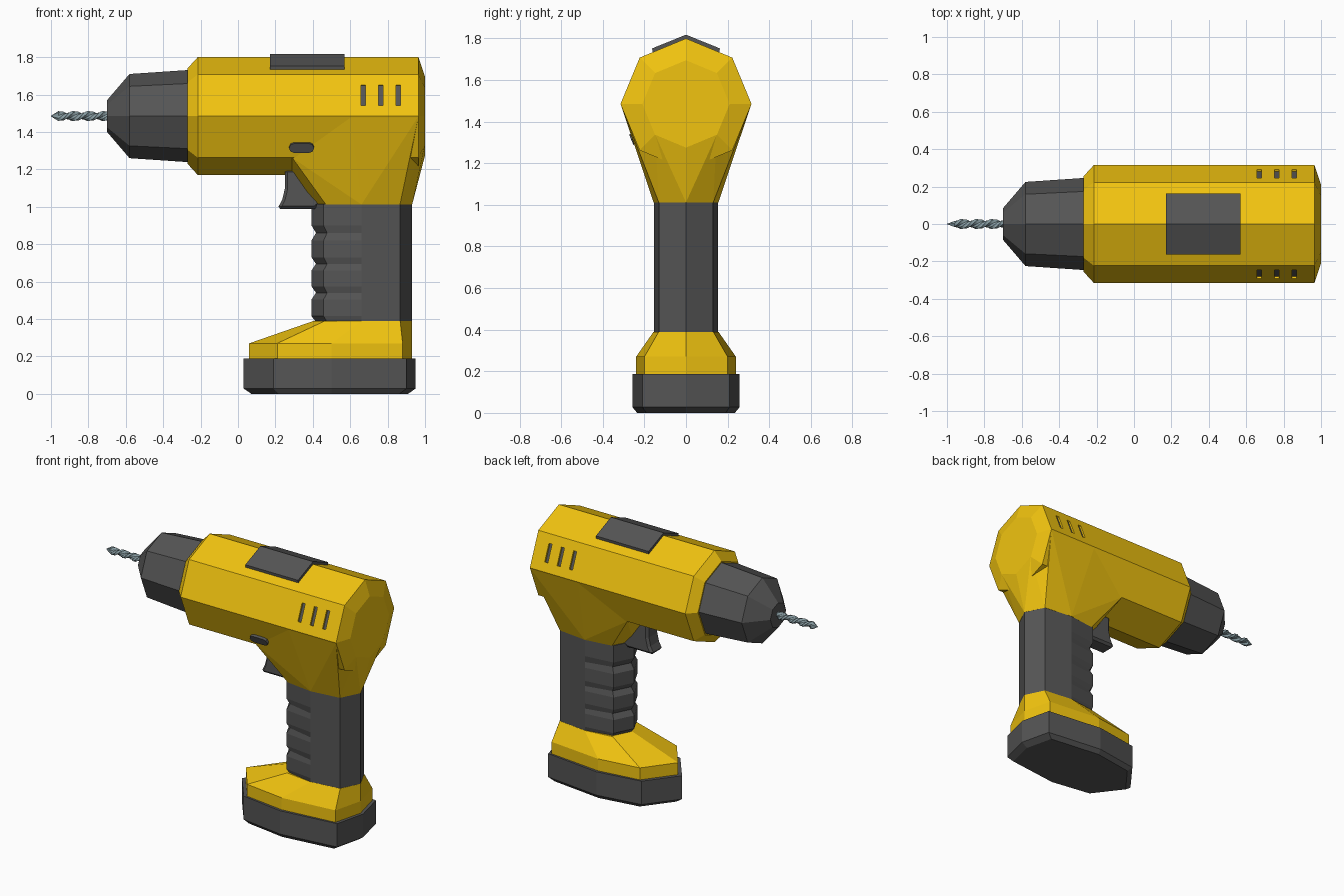
import bpy, bmesh, math
from mathutils import Matrix, Vector

if "Cube" in bpy.data.objects:
    bpy.data.objects.remove(bpy.data.objects["Cube"])

AXIS_Z = 1.485


def material(name, rgb):
    m = bpy.data.materials.new(name)
    m.diffuse_color = (*rgb, 1)
    m.use_nodes = True
    m.node_tree.nodes["Principled BSDF"].inputs["Base Color"].default_value = m.diffuse_color
    return m


YELLOW = material("yellow_plastic", (0.88, 0.55, 0.005))
DARK = material("dark_rubber", (0.09, 0.09, 0.09))
STEEL = material("steel", (0.25, 0.34, 0.37))


def finish(name, bm, mat):
    bmesh.ops.recalc_face_normals(bm, faces=bm.faces)
    me = bpy.data.meshes.new(name)
    bm.to_mesh(me)
    bm.free()
    if mat:
        me.materials.append(mat)
    ob = bpy.data.objects.new(name, me)
    bpy.context.collection.objects.link(ob)
    return ob


def loft(name, rings, mat):
    """Skin a list of equal-length rings and cap both ends."""
    bm = bmesh.new()
    loops = [[bm.verts.new(p) for p in r] for r in rings]
    n = len(loops[0])
    for a, b in zip(loops, loops[1:]):
        for i in range(n):
            j = (i + 1) % n
            bm.faces.new((a[i], a[j], b[j], b[i]))
    bm.faces.new(loops[0])
    bm.faces.new(loops[-1])
    return finish(name, bm, mat)


def barrel_ring(x, r):
    return [(x, r * math.cos(k * math.pi / 4), AXIS_Z + r * math.sin(k * math.pi / 4))
            for k in range(8)]


def plan_ring(z, half):
    """Eight-sided horizontal ring from five (x, y) points, mirrored in y."""
    return [(x, y, z) for x, y in half] + [(x, -y, z) for x, y in half[-2:0:-1]]


def side_frame(sign, x, z, tilt):
    """Frame on a sloping barrel side; local z points outward, local y up the face."""
    t = math.radians(tilt)
    out = Vector((0, sign * math.cos(t), math.sin(t)))
    up = Vector((0, -sign * math.sin(t), math.cos(t)))
    across = up.cross(out)
    apothem = 0.315 * math.cos(math.pi / 8)
    along = (z - AXIS_Z - apothem * math.sin(t)) / math.cos(t)
    m = Matrix((across, up, out)).transposed().to_4x4()
    m.translation = Vector((x, 0, AXIS_Z)) + out * apothem + up * along
    return m


def boxes(name, frames, size, mat):
    bm = bmesh.new()
    for f in frames:
        bmesh.ops.create_cube(bm, size=1, matrix=f @ Matrix.Diagonal((*size, 1)))
    return finish(name, bm, mat)


# Motor housing and chuck
body = loft("motor_housing", [barrel_ring(x, r) for x, r in
            [(-0.27, 0.255), (-0.215, 0.315), (0.965, 0.315), (1.0, 0.21)]], YELLOW)
loft("chuck", [barrel_ring(x, r) for x, r in
     [(-0.24, 0.248), (-0.58, 0.225), (-0.70, 0.085)]], DARK)

# Vent slots cut in both sides, with dark inserts at the bottom
frames = [side_frame(s, x, 1.597, 22.5) for s in (-1, 1) for x in (0.67, 0.763, 0.857)]
cutter = boxes("vent_cutter", frames, (0.024, 0.12, 0.04), None)
cutter.hide_render = True
cutter.hide_set(True)
cut = body.modifiers.new("vents", 'BOOLEAN')
cut.object = cutter
cut.operation = 'DIFFERENCE'
cut.solver = 'EXACT'
inner = [f @ Matrix.Translation((0, 0, -0.018)) for f in frames]
boxes("vent_inserts", inner, (0.026, 0.122, 0.012), DARK)

# Grip: eight-sided section with finger ribs at the front
GRIP_BACK = [(0.66, 0.155), (0.866, 0.13), (0.93, 0)]
BULGE = [(0.393, 0), (0.458, 0.13)] + GRIP_BACK
NOTCH = [(0.417, 0), (0.476, 0.116)] + GRIP_BACK
levels = [(0.385, NOTCH), (0.415, BULGE), (0.505, BULGE), (0.54, NOTCH),
          (0.575, BULGE), (0.66, BULGE), (0.695, NOTCH), (0.73, BULGE),
          (0.82, BULGE), (0.86, NOTCH), (0.90, BULGE), (1.015, BULGE)]
loft("grip", [plan_ring(z, h) for z, h in levels], DARK)

# Neck blending the housing into the grip
bm = bmesh.new()
neck = plan_ring(1.012, [(0.40, 0), (0.47, 0.131), (0.66, 0.156), (0.866, 0.131), (0.931, 0)])
neck += [(0.29, 0, 1.17), (1.0, 0, 1.275)]
for s in (-1, 1):
    neck += [(0.29, s * 0.222, 1.262), (0.60, s * 0.314, 1.484),
             (0.965, s * 0.314, 1.484), (1.0, s * 0.148, 1.337)]
for p in neck:
    bm.verts.new(p)
bmesh.ops.convex_hull(bm, input=bm.verts)
bmesh.ops.dissolve_limit(bm, angle_limit=0.01, verts=bm.verts, edges=bm.edges)
finish("neck", bm, YELLOW)

# Foot and battery
FOOT = [(0.06, 0), (0.21, 0.20), (0.50, 0.24), (0.88, 0.20), (0.93, 0)]
FOOT_TOP = [(0.405, 0), (0.465, 0.131), (0.66, 0.156), (0.867, 0.131), (0.931, 0)]
loft("foot", [plan_ring(0.18, FOOT), plan_ring(0.27, FOOT), plan_ring(0.39, FOOT_TOP)], YELLOW)
PACK = [(0.03, 0), (0.19, 0.21), (0.50, 0.258), (0.90, 0.21), (0.95, 0)]
PACK_LOW = [(0.49 + (x - 0.49) * 0.91, y * 0.91) for x, y in PACK]
loft("battery", [plan_ring(0, PACK_LOW), plan_ring(0.028, PACK), plan_ring(0.188, PACK)], DARK)

# Trigger: side profile extruded across, front edges softened
TRIGGER = [(0.25, 1.20), (0.25, 1.095), (0.237, 1.04), (0.21, 0.988),
           (0.41, 0.988), (0.45, 1.02), (0.45, 1.20)]
trigger = loft("trigger", [[(x, y, z) for x, z in TRIGGER] for y in (-0.06, 0.06)], DARK)
bev = trigger.modifiers.new("soft_edges", 'BEVEL')
bev.width = 0.015
bev.limit_method = 'ANGLE'
bev.angle_limit = math.radians(60)

# Top pad following the roof of the housing
ROOF = [(0, 1.818), (0.163, 1.752), (0.16, 1.728), (0, 1.79), (-0.16, 1.728), (-0.163, 1.752)]
loft("top_pad", [[(x, y, z) for y, z in ROOF] for x in (0.17, 0.57)], DARK)

# Direction button on the front side: a pill shape lying on the lower slope
frame = side_frame(-1, 0.34, 1.32, -22.5)
pill = []
for cx, start in ((0.04, -90), (-0.04, 90)):
    for k in range(5):
        a = math.radians(start + 45 * k)
        pill.append((cx + 0.027 * math.cos(a), 0.027 * math.sin(a)))
loft("direction_button", [[frame @ Vector((x, y, h)) for x, y in pill]
                          for h in (-0.01, 0.018)], DARK)

# Twist bit: fluted section turned along its length, ending in a point
FLUTE = [0.027, 0.025, 0.014, 0.019] * 2
rings = []
STEPS = 26
for i in range(STEPS + 1):
    x = -0.68 - 0.28 * i / STEPS
    rings.append([(x, r * math.cos(a), AXIS_Z + r * math.sin(a))
                  for k, r in enumerate(FLUTE)
                  for a in [k * math.pi / 4 + i * math.radians(24)]])
rings.append([(-1.0, (p[1]) * 0.06, AXIS_Z + (p[2] - AXIS_Z) * 0.06) for p in rings[-1]])
loft("drill_bit", rings, STEEL)
